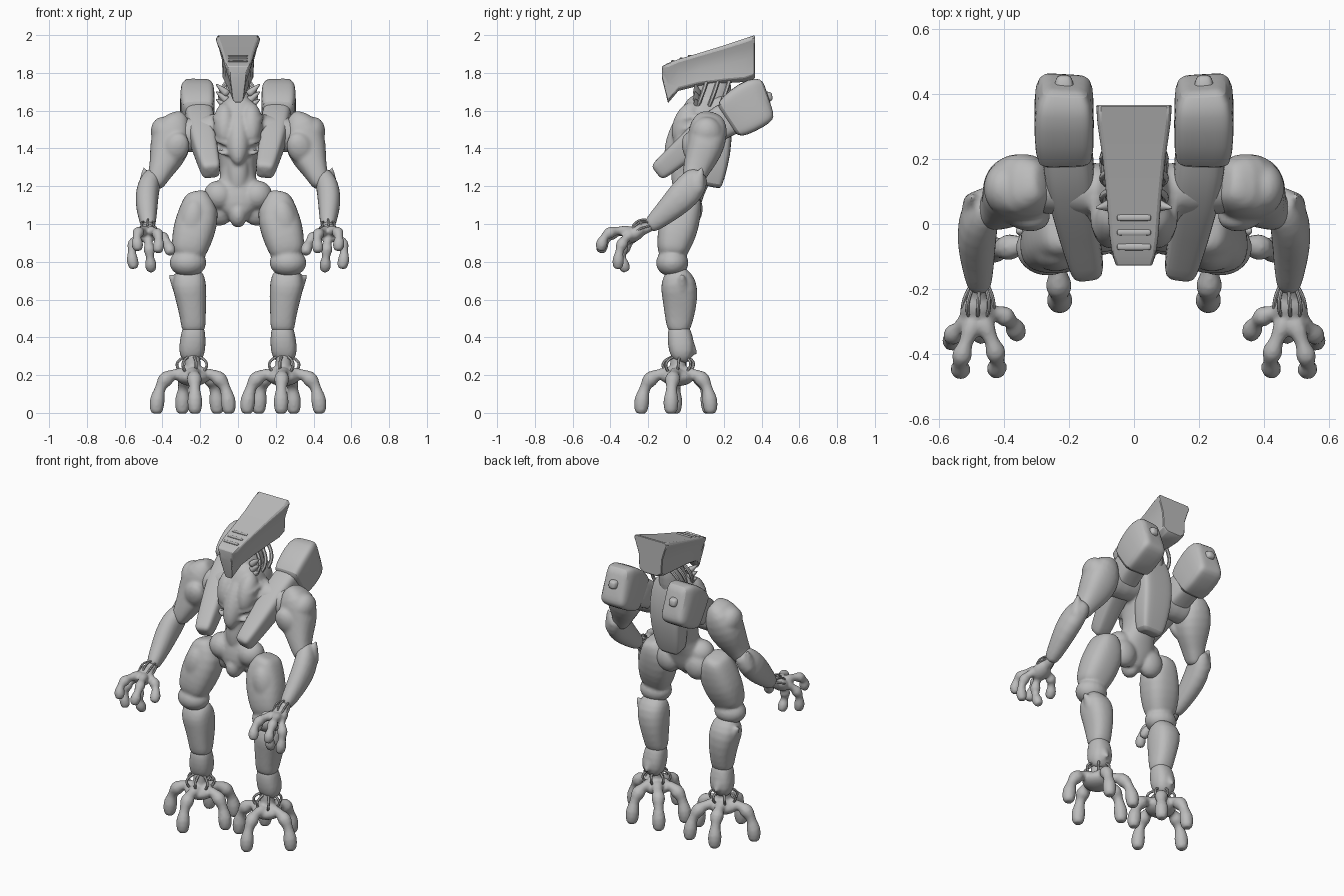
import bpy, bmesh, math
from mathutils import Vector, Euler

cube = bpy.data.objects.get("Cube")
if cube:
    bpy.data.objects.remove(cube, do_unlink=True)

grey = bpy.data.materials.new("plain_grey")
grey.use_nodes = True
COLOUR = (0.5, 0.5, 0.5, 1)
grey.diffuse_color = COLOUR
grey.node_tree.nodes["Principled BSDF"].inputs["Base Color"].default_value = COLOUR


def finish(name, bm, mirror=True, subdivide=1, angle=50):
    """Turn a bmesh into a shaded object, mirrored across the body if asked."""
    bmesh.ops.recalc_face_normals(bm, faces=bm.faces)
    mesh = bpy.data.meshes.new(name)
    bm.to_mesh(mesh)
    bm.free()
    mesh.materials.append(grey)
    obj = bpy.data.objects.new(name, mesh)
    bpy.context.collection.objects.link(obj)
    if mirror:
        obj.modifiers.new("Mirror", 'MIRROR').use_mirror_merge = False
    if subdivide:
        obj.modifiers.new("Subdivision", 'SUBSURF').levels = subdivide
        obj.modifiers["Subdivision"].render_levels = subdivide
    bpy.ops.object.select_all(action='DESELECT')
    obj.select_set(True)
    bpy.context.view_layer.objects.active = obj
    bpy.ops.object.shade_smooth_by_angle(angle=math.radians(angle))
    return obj


def fuse(parts, voxel=0.01, rounds=4):
    """Join overlapping parts into the first one and melt them together."""
    bpy.ops.object.select_all(action='DESELECT')
    for part in parts:
        part.select_set(True)
    bpy.context.view_layer.objects.active = parts[0]
    bpy.ops.object.join()
    remesh = parts[0].modifiers.new("Remesh", 'REMESH')
    remesh.mode = 'VOXEL'
    remesh.voxel_size = voxel
    remesh.use_smooth_shade = True
    parts[0].modifiers.new("Smooth", 'SMOOTH').iterations = rounds


def skin(bm, rings):
    """Bridge a list of equal vertex rings and close both ends."""
    rows = [[bm.verts.new(p) for p in ring] for ring in rings]
    count = len(rows[0])
    for low, high in zip(rows, rows[1:]):
        for i in range(count):
            j = (i + 1) % count
            bm.faces.new((low[i], low[j], high[j], high[i]))
    bm.faces.new(rows[0][::-1])
    bm.faces.new(rows[-1])


def limb(name, stations, power=2.0, sides=14, cap=0.3, mirror=True, subdivide=1):
    """Loft superellipse sections; station = x, y, z, half width, half depth."""
    points = [Vector(s[:3]) for s in stations]
    sizes = [s[3:] for s in stations]
    axis = (points[-1] - points[0]).normalized()
    reference = Vector((0, 1, 0)) if abs(axis.x) > 0.75 else Vector((1, 0, 0))
    start = (points[0] - points[1]).normalized() * min(sizes[0]) * cap
    end = (points[-1] - points[-2]).normalized() * min(sizes[-1]) * cap
    points = [points[0] + start] + points + [points[-1] + end]
    shrink = 0.65
    sizes = [[v * shrink for v in sizes[0]]] + sizes + [[v * shrink for v in sizes[-1]]]
    rings = []
    for k, (p, (a, b)) in enumerate(zip(points, sizes)):
        tangent = (points[min(k + 1, len(points) - 1)] - points[max(k - 1, 0)]).normalized()
        side = (reference - tangent * reference.dot(tangent)).normalized()
        up = tangent.cross(side)
        ring = []
        for i in range(sides):
            t = math.tau * (i + 0.5) / sides
            c, s = math.cos(t), math.sin(t)
            ring.append(p + side * math.copysign(abs(c) ** (2 / power), c) * a
                        + up * math.copysign(abs(s) ** (2 / power), s) * b)
        rings.append(ring)
    bm = bmesh.new()
    skin(bm, rings)
    return finish(name, bm, mirror, subdivide)


def blob(name, centre, scale, turn=(0, 0, 0)):
    """Muscle-like ellipsoid."""
    bm = bmesh.new()
    bmesh.ops.create_uvsphere(bm, u_segments=20, v_segments=12, radius=1)
    rotation = Euler([math.radians(a) for a in turn]).to_matrix()
    for v in bm.verts:
        v.co = rotation @ (v.co * Vector(scale)) + Vector(centre)
    return finish(name, bm, True, 0)


def arc(base, bend, tip, steps):
    base, bend, tip = Vector(base), Vector(bend), Vector(tip)
    for i in range(steps + 1):
        t = i / steps
        yield t, base * (1 - t) ** 2 + bend * 2 * t * (1 - t) + tip * t * t


def digit(name, base, bend, tip, radius):
    """Curved finger or toe with three swollen joints."""
    stations = []
    for t, p in arc(base, bend, tip, 15):
        r = radius * (0.92 + 0.16 * math.cos(math.tau * 2.6 * (t - 0.9)))
        stations.append((*p, r, r))
    return limb(name, stations, sides=10, cap=0.45)


def cable(name, base, bend, tip, radius=0.008):
    return limb(name, [(*p, radius, radius) for t, p in arc(base, bend, tip, 8)], sides=6)


def spike(name, base, tip, wide, deep):
    return limb(name, [(*base, wide, deep), (*tip, wide * .15, deep * .15)], sides=10)


# Head: long crest, flared along its top edge; y, top, bottom, half widths
bm = bmesh.new()
rings = []
for y, top, low, wide, narrow in (
        (-.128, 1.835, 1.775, .058, .045), (-.095, 1.852, 1.64, .068, .03),
        (-.04, 1.872, 1.705, .076, .055), (.07, 1.905, 1.732, .085, .07),
        (.2, 1.945, 1.745, .098, .078), (.31, 1.982, 1.752, .114, .082),
        (.365, 2.0, 1.77, .118, .08)):
    half = [(narrow * .6, 0), (narrow, .1), (narrow * .5 + wide * .38, .5),
            (wide * .88, .76), (wide, .92), (wide * .9, 1)]
    outline = half + [(-x, f) for x, f in reversed(half)]
    rings.append([Vector((x, y, low + f * (top - low))) for x, f in outline])
skin(bm, rings)
head = finish("head", bm, False, 0, 40)
head.modifiers.new("Bevel", 'BEVEL').width = 0.01
for i in range(3):
    y = i * .045 - .07
    limb("brow_ridge", [(s * .05, y, 1.862 + i * .014, .012, .006) for s in (-1, 0, 1)],
         sides=8, mirror=False)

# Torso: neck, chest, waist and pelvis melted into one body
torso = [
    limb("torso", [(0, -.01, 1.03, .05, .06), (0, -.005, 1.1, .13, .085),
                   (0, .01, 1.17, .125, .085), (0, .04, 1.24, .09, .09),
                   (0, .06, 1.34, .1, .115), (0, .07, 1.45, .125, .15),
                   (0, .085, 1.55, .125, .13), (0, .11, 1.64, .095, .11)], 2.3, 18),
    limb("neck", [(0, .11, 1.56, .09, .1), (0, .14, 1.67, .075, .1), (0, .16, 1.77, .06, .09)]),
    blob("breastbone", (0, -.025, 1.47), (.065, .07, .17), (-22, 0, 0)),
    blob("chest_muscle", (.07, 0, 1.53), (.06, .07, .12), (-20, 0, 0)),
    blob("belly", (0, -.02, 1.27), (.06, .06, .15)),
    blob("hip", (.1, -.01, 1.15), (.085, .08, .08), (0, -25, 0)),
    blob("groin", (0, -.03, 1.05), (.05, .065, .07)),
    blob("buttock", (.1, .025, 1.08), (.085, .065, .09)),
    limb("collar_bone", [(.06, .1, 1.5, .09, .1), (.2, .11, 1.47, .085, .1),
                         (.32, .11, 1.47, .08, .09)])]
for i in range(4):
    z = 1.38 + i * .055
    torso.append(cable("rib", (.12, .08, z + .03), (.145, -.05, z + .01),
                       (.06, -.06, z - .01), .014))
fuse(torso)
limb("back_plate", [(0, .14, 1.2, .075, .05), (0, .16, 1.3, .095, .06),
                    (0, .18, 1.45, .11, .07), (0, .17, 1.6, .105, .06),
                    (0, .16, 1.67, .08, .05)], 5, 20, .1, mirror=False)

# Collar hoses and frills
for i in range(3):
    y = .06 + i * .06
    cable("neck_hose", (.08, y, 1.62), (.125, y + .03, 1.69), (.05, y + .05, 1.76), .013)
    spike("collar_frill", (.06, .06, 1.62 + i * .035), (.115, .05, 1.66 + i * .04), .028, .028)

# Twin back pods with slim forward arms
limb("back_pod", [(.212, .43, 1.668, .07, .108), (.215, .39, 1.655, .092, .132),
                  (.215, .3, 1.6, .092, .13), (.212, .225, 1.55, .088, .112)], 6, 24, .08)
limb("pod_arm", [(.21, .27, 1.58, .08, .1), (.195, .12, 1.505, .078, .085),
                 (.17, -.02, 1.385, .063, .065), (.147, -.12, 1.3, .054, .055),
                 (.142, -.145, 1.28, .048, .05)], 4, 16)
limb("pod_knob", [(.215, .41, 1.67, .035, .035), (.215, .45, 1.675, .025, .025)], 3)

# Arms
fuse([
    limb("upper_arm", [(.29, .13, 1.56, .05, .07), (.335, .12, 1.525, .095, .105),
                       (.355, .11, 1.43, .115, .105), (.378, .08, 1.35, .095, .09),
                       (.41, .05, 1.28, .064, .07), (.44, .03, 1.21, .05, .055)], 2.5),
    blob("shoulder_muscle", (.385, .11, 1.47), (.075, .09, .1), (0, 20, 0)),
    blob("upper_arm_muscle", (.33, .03, 1.4), (.07, .05, .09), (15, -25, 0))])
fuse([
    limb("forearm", [(.445, .065, 1.26, .048, .06), (.475, .03, 1.2, .062, .088),
                     (.485, -.04, 1.125, .064, .082), (.48, -.12, 1.05, .052, .062),
                     (.475, -.19, .99, .04, .045)], 2.3),
    spike("elbow_spike", (.49, .05, 1.18), (.497, .085, 1.3), .05, .06)])

# Hands
palm = Vector((.48, -.27, .95))
hand = [blob("hand", palm, (.055, .068, .04), (35, 0, 0)),
        limb("wrist", [(.475, -.17, 1.0, .03, .03), (*palm, .035, .03)])]
for name, bend, tip in (
        ("inner_finger", (.4, -.42, .99), (.425, -.45, .86)),
        ("middle_finger", (.55, -.44, 1.0), (.53, -.45, .87)),
        ("outer_finger", (.59, -.36, .93), (.552, -.36, .775)),
        ("lower_finger", (.47, -.38, .88), (.46, -.32, .76)),
        ("thumb", (.38, -.26, .96), (.358, -.34, .85))):
    hand.append(digit(name, palm, bend, tip, .029))
fuse(hand, .008, 2)
for i in range(5):
    a = math.pi * i / 4
    out = Vector((math.cos(a), -.3, math.sin(a)))
    cable("wrist_hose", Vector((.475, -.18, .99)) + out * .025,
          Vector((.478, -.23, .98)) + out * .06, palm + out * .04, .007)

# Legs
fuse([
    limb("thigh", [(.22, -.005, 1.15, .07, .09), (.203, -.02, 1.07, .113, .105),
                   (.235, -.045, .96, .115, .107), (.255, -.068, .88, .1, .09),
                   (.265, -.07, .84, .09, .078)], 2.6, 16),
    blob("knee", (.265, -.073, .795), (.1, .088, .075)),
    blob("thigh_muscle", (.245, -.06, .98), (.085, .085, .16), (10, -8, 0))])
fuse([
    limb("shin", [(.255, -.055, .745, .075, .065), (.262, -.04, .69, .095, .1),
                  (.248, -.03, .61, .085, .097), (.238, -.035, .5, .068, .078),
                  (.235, -.04, .44, .066, .062)], 2.5),
    spike("knee_spike", (.26, -.025, .6), (.36, -.02, .73), .075, .08),
    spike("calf_spike", (.25, -.01, .58), (.25, .055, .65), .06, .06)], .009, 3)
fuse([
    limb("ankle_guard", [(.235, -.04, .455, .06, .058), (.238, -.03, .39, .07, .072),
                         (.245, -.02, .32, .072, .07), (.242, -.03, .285, .055, .05)], 2.5),
    spike("heel_spike", (.245, -.01, .4), (.25, .055, .31), .065, .05)], .009, 2)

# Feet: splayed toes arching to the ground
sole = Vector((.24, -.045, .19))
foot = [blob("foot", sole, (.09, .09, .048)),
        limb("ankle", [(.24, -.04, .31, .04, .04), (.24, -.045, .19, .045, .045)])]
for name, x, y in (("front_toe", .228, -.238), ("outer_toe", .432, -.08),
                   ("inner_toe", .048, -.06), ("outer_rear_toe", .295, .13),
                   ("inner_rear_toe", .11, .12)):
    tip = Vector((x, y, .012))
    bend = sole.lerp(tip, .95)
    bend.z = .26
    foot.append(digit(name, sole, bend, tip, .038))
fuse(foot, .009, 2)
for i in range(7):
    a = math.tau * i / 7
    out = Vector((math.cos(a), math.sin(a), 0))
    cable("ankle_hose", Vector((.24, -.035, .3)) + out * .03,
          Vector((.24, -.04, .27)) + out * .12, sole + out * .06 + Vector((0, 0, .025)), .009)
